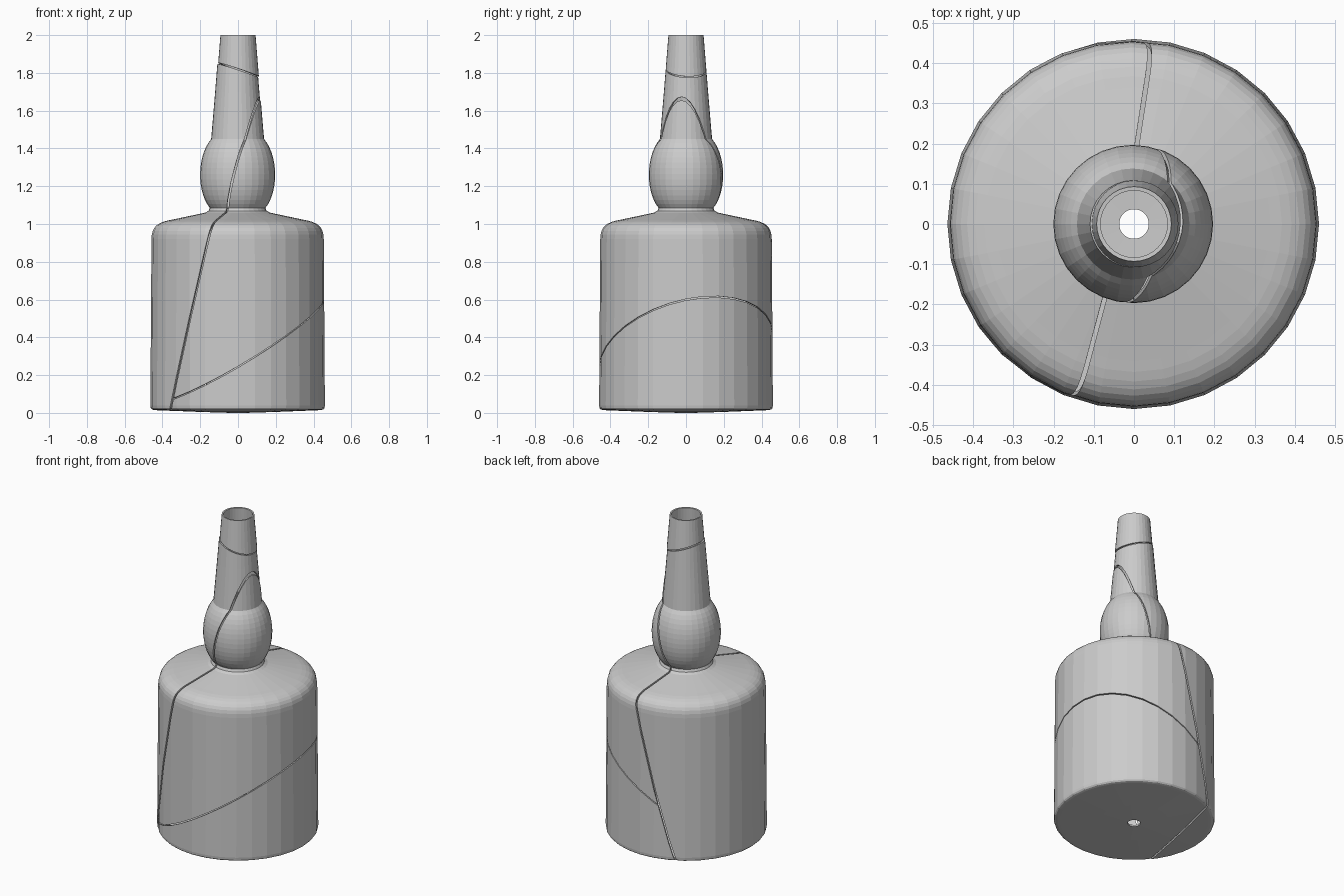
import bpy, bmesh, math
from mathutils import Vector
from mathutils.geometry import interpolate_bezier

if "Cube" in bpy.data.objects:
    bpy.data.objects.remove(bpy.data.objects["Cube"])

SIDES = 32
GAP = 0.003      # half width of each crack
WALL = 0.01


def bez(a, b, c, d, n):
    pts = interpolate_bezier(*[Vector((p[0], p[1], 0)) for p in (a, b, c, d)], n)
    return [(p.x, p.y) for p in pts]


# bottle outline (radius, height): base, body, shoulder, bulb, neck
profile = [(0.037, 0.0), (0.2, 0.005), (0.425, 0.014)]
profile += bez((0.44, 0.015), (0.455, 0.017), (0.46, 0.022), (0.46, 0.04), 4)
profile += bez((0.454, 0.92), (0.454, 0.99), (0.42, 1.01), (0.34, 1.024), 9)
profile += [(0.17, 1.06), (0.152, 1.07)]
profile += bez((0.145, 1.085), (0.215, 1.17), (0.215, 1.36), (0.138, 1.45), 15)
profile += [(0.117, 1.7), (0.093, 2.0)]

# crack planes: point, normal
NECK = (Vector((0, 0, 1.815)), Vector((0.33, 0.05, 1)).normalized())
SLANT = (Vector((0, 0, 0.335)), Vector((-0.58, -0.2, 1)).normalized())
SIDE = (Vector((-0.30, 0, 0)), Vector((1, -0.21, -0.254)).normalized())


def lathe():
    bm = bmesh.new()
    rings = [[bm.verts.new((r * math.cos(t), r * math.sin(t), z))
              for t in (2 * math.pi * k / SIDES for k in range(SIDES))]
             for r, z in profile]
    for lo, hi in zip(rings, rings[1:]):
        for k in range(SIDES):
            n = (k + 1) % SIDES
            bm.faces.new((lo[k], lo[n], hi[n], hi[k]))
    return bm


def shard(name, cuts, shift=(0, 0, 0)):
    """Keep the part of the bottle on the given side (+1/-1) of each crack."""
    bm = lathe()
    for (co, no), side in cuts:
        d = no * side
        bmesh.ops.bisect_plane(bm, geom=bm.verts[:] + bm.edges[:] + bm.faces[:],
                               dist=1e-5, plane_co=co + d * GAP, plane_no=d,
                               clear_inner=True)
    bmesh.ops.translate(bm, verts=bm.verts[:], vec=shift)
    me = bpy.data.meshes.new(name)
    bm.to_mesh(me)
    bm.free()
    ob = bpy.data.objects.new(name, me)
    bpy.context.collection.objects.link(ob)
    mod = ob.modifiers.new("wall", 'SOLIDIFY')
    mod.thickness = WALL
    mod.offset = -1
    return ob


# four broken pieces
shard("neck_tip", [(NECK, 1)])
shard("left_shard", [(NECK, -1), (SIDE, -1)], (-0.004, 0, 0))
shard("upper_right_shard", [(NECK, -1), (SIDE, 1), (SLANT, 1)])
shard("lower_right_shard", [(SIDE, 1), (SLANT, -1)])
